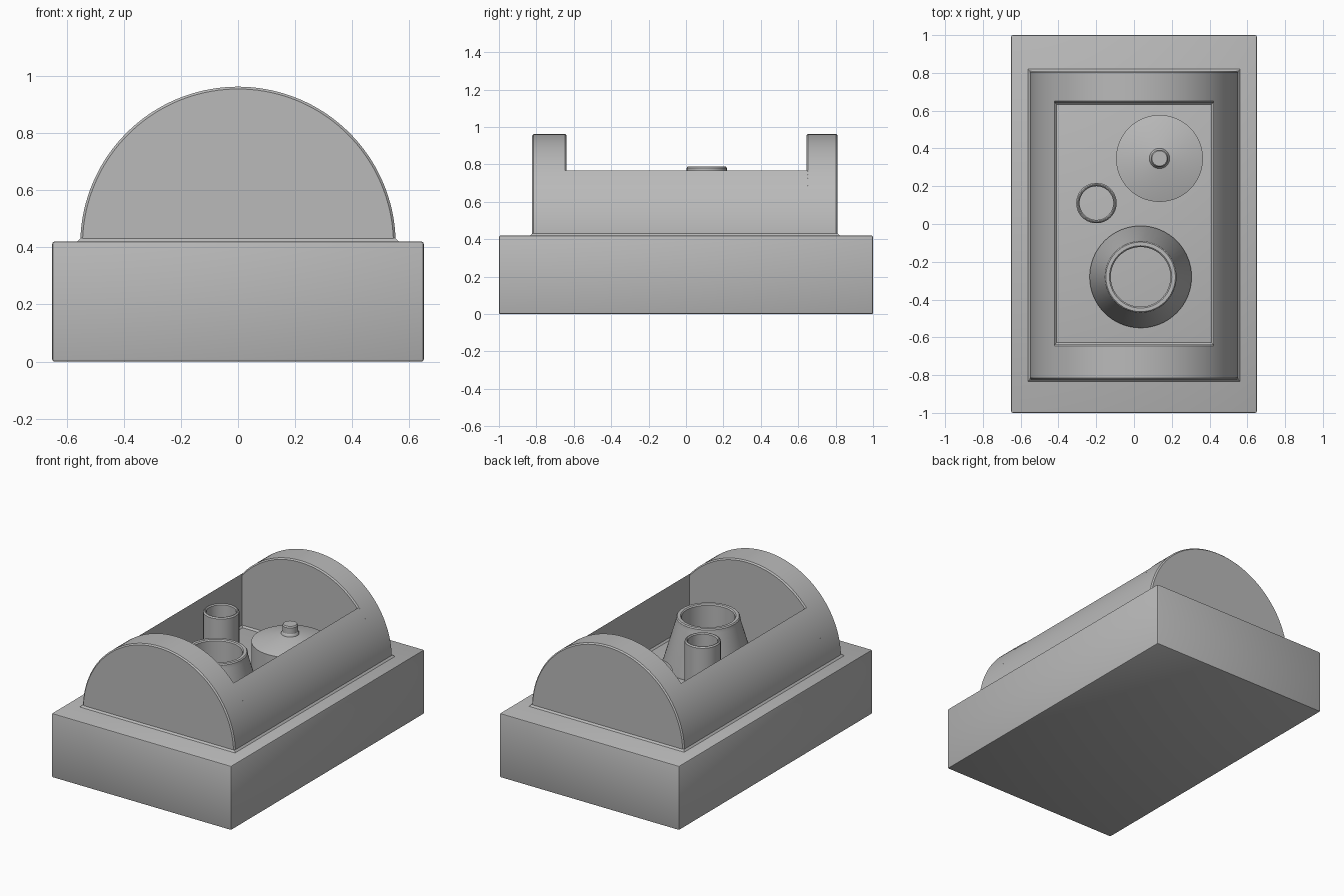
import bpy, bmesh
from math import sin, cos, acos, pi, radians

old = bpy.data.objects.get("Cube")
if old:
    bpy.data.objects.remove(old, do_unlink=True)

GREY = (0.49, 0.49, 0.49, 1.0)
mat = bpy.data.materials.new("plain grey")
mat.use_nodes = True
mat.diffuse_color = GREY
mat.node_tree.nodes["Principled BSDF"].inputs["Base Color"].default_value = GREY

BASE_TOP = 0.42
SKIRT_TOP = 0.432
R, CZ = 0.552, 0.41          # housing radius and axis height
FRONT, BACK = -0.823, 0.811  # housing ends
IN_FRONT, IN_BACK = -0.638, 0.643  # opening ends
IN_X = 0.42                  # opening half width
SOFT = 0.008                 # edge chamfer


def finish(name, bm):
    bmesh.ops.recalc_face_normals(bm, faces=bm.faces)
    mesh = bpy.data.meshes.new(name)
    bm.to_mesh(mesh)
    bm.free()
    mesh.materials.append(mat)
    ob = bpy.data.objects.new(name, mesh)
    bpy.context.collection.objects.link(ob)
    bpy.ops.object.select_all(action="DESELECT")
    ob.select_set(True)
    bpy.context.view_layer.objects.active = ob
    bpy.ops.object.shade_smooth_by_angle(angle=radians(30))
    return ob


def loft(name, loops, cap_start=False, cap_end=False, closed=False):
    """Skin a series of equal-length point loops."""
    bm = bmesh.new()
    rings = [[bm.verts.new(p) for p in loop] for loop in loops]
    pairs = list(zip(rings, rings[1:]))
    if closed:
        pairs.append((rings[-1], rings[0]))
    for a, b in pairs:
        n = len(a)
        for i in range(n):
            j = (i + 1) % n
            bm.faces.new((a[i], a[j], b[j], b[i]))
    if cap_start:
        bm.faces.new(rings[0])
    if cap_end:
        bm.faces.new(rings[-1])
    return finish(name, bm)


def circle(x, y, r, z, n=64):
    return [(x + r * cos(2 * pi * i / n), y + r * sin(2 * pi * i / n), z) for i in range(n)]


def rect(hx, y0, y1, z):
    return [(-hx, y0, z), (hx, y0, z), (hx, y1, z), (-hx, y1, z)]


def turned(name, x, y, profile, **caps):
    return loft(name, [circle(x, y, r, z) for r, z in profile], **caps)


def arc(r, y, end, n):
    return [(r * cos(end * i / n), y, CZ + r * sin(end * i / n)) for i in range(n + 1)]


# Block base
bm = bmesh.new()
bmesh.ops.create_cube(bm, size=1)
bmesh.ops.scale(bm, vec=(1.3, 2.0, BASE_TOP), verts=bm.verts)
bmesh.ops.translate(bm, vec=(0, 0, BASE_TOP / 2), verts=bm.verts)
bmesh.ops.bevel(bm, geom=bm.edges[:], offset=SOFT, segments=2, profile=0.5, affect="EDGES")
finish("base", bm)

# Half-round end walls with chamfered rims
for name, y0, y1 in (("front_end_wall", FRONT, IN_FRONT), ("back_end_wall", IN_BACK, BACK)):
    stations = ((R - SOFT, y0), (R, y0 + SOFT), (R, y1 - SOFT), (R - SOFT, y1))
    loft(name, [arc(r, y, pi, 72) for r, y in stations], cap_start=True, cap_end=True)

# Curved side walls, flat on the inside
for name, side in (("left_side_wall", 1), ("right_side_wall", -1)):
    loops = []
    for y in (IN_FRONT - SOFT, IN_BACK + SOFT):
        curve = arc(R, y, acos(IN_X / R), 16)
        loops.append([(side * x, y, z) for x, y, z in curve + [(IN_X, y, CZ)]])
    loft(name, loops, cap_start=True, cap_end=True)

# Small sloped fillet where the housing meets the base, outside and inside
loft("housing_fillet", [
    rect(R + 0.01, FRONT - 0.01, BACK + 0.01, BASE_TOP),
    rect(R - 0.001, FRONT + 0.001, BACK - 0.001, SKIRT_TOP),
    rect(IN_X + 0.001, IN_FRONT - 0.001, IN_BACK + 0.001, SKIRT_TOP),
    rect(IN_X - 0.01, IN_FRONT + 0.01, IN_BACK - 0.01, BASE_TOP)], closed=True)

# Tapered open vessel
turned("tapered_vessel", 0.035, -0.28,
       [(0.27, 0.41), (0.27, 0.435), (0.192, 0.705), (0.19, 0.728), (0.184, 0.735),
        (0.165, 0.735), (0.158, 0.728), (0.158, 0.41)])

# Tall open tube
turned("tall_tube", -0.199, 0.111,
       [(0.107, 0.41), (0.107, 0.782), (0.1, 0.79), (0.095, 0.79), (0.089, 0.783), (0.089, 0.41)])

# Round pot with shallow conical lid and knob
POT = (0.135, 0.347)
turned("pot_with_lid", *POT, [(0.23, 0.41), (0.23, 0.587), (0.05, 0.64)], cap_end=True)
turned("lid_knob", *POT, [(0.055, 0.63), (0.053, 0.645), (0.046, 0.655), (0.046, 0.694), (0.04, 0.702)],
       cap_end=True)
